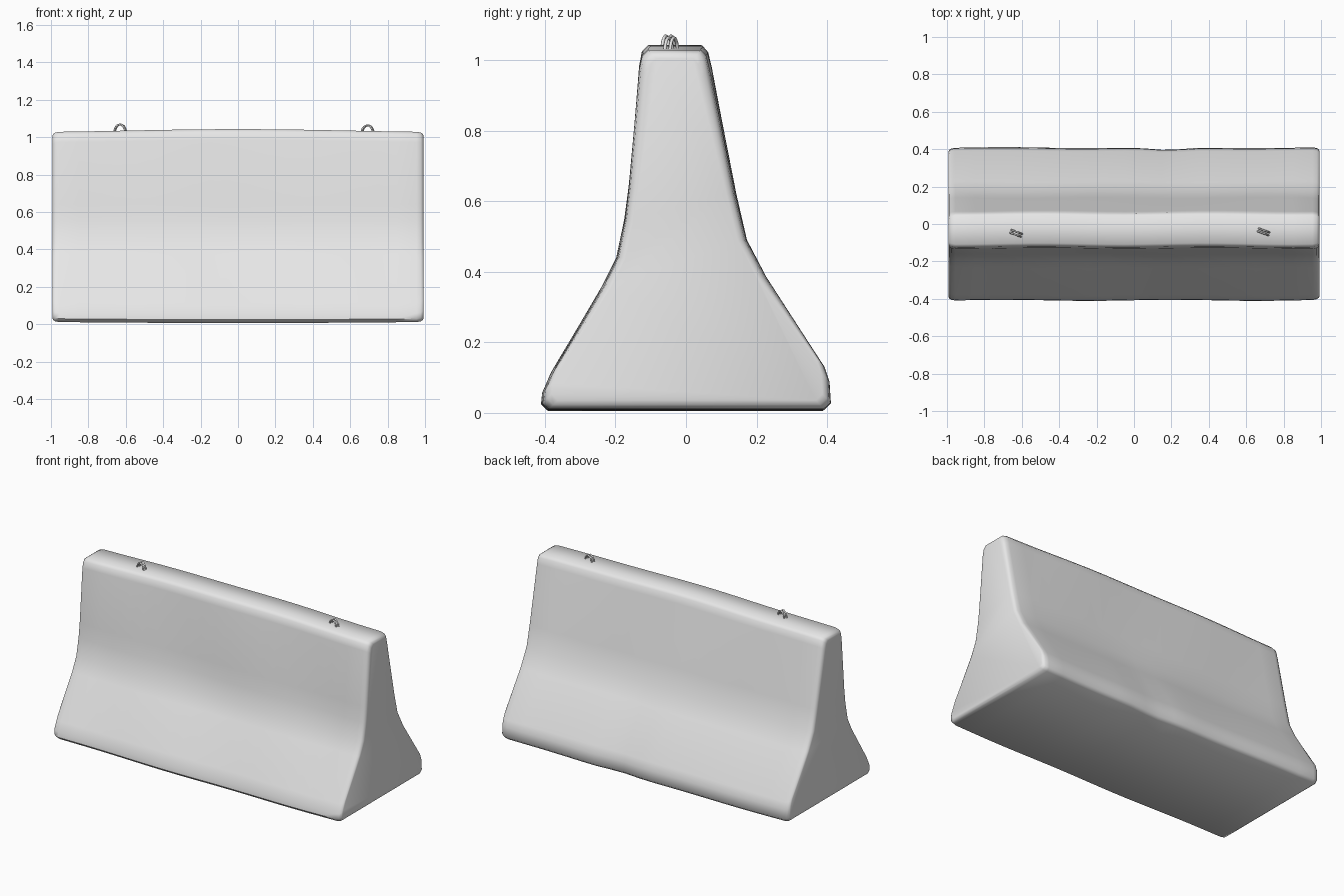
import bpy, bmesh, math, random
from mathutils import Vector

if "Cube" in bpy.data.objects:
    bpy.data.objects.remove(bpy.data.objects["Cube"])

random.seed(4)


def material(name, value):
    m = bpy.data.materials.new(name)
    m.diffuse_color = (value, value, value, 1)
    m.use_nodes = True
    m.node_tree.nodes["Principled BSDF"].inputs["Base Color"].default_value = m.diffuse_color
    return m


concrete = material("pale concrete", 0.8)

# Flared cross-section (y, z), counter-clockwise from the lower front corner
PROFILE = [(-0.39, 0.012), (-0.408, 0.03), (-0.405, 0.06), (-0.38, 0.115),
           (-0.235, 0.36), (-0.195, 0.44), (-0.172, 0.55), (-0.16, 0.64),
           (-0.13, 0.98), (-0.122, 1.02), (-0.105, 1.037),
           (0.045, 1.037), (0.06, 1.02), (0.07, 0.98), (0.14, 0.62),
           (0.17, 0.49), (0.225, 0.385), (0.39, 0.13), (0.404, 0.09),
           (0.408, 0.03), (0.39, 0.012)]


def wobble(x, y, z):
    """Weathered surface: slight crown, worn back dent, gentle waves."""
    top = max(0, (z - 0.8) / 0.24)
    z += top * 0.008 * (math.cos(x * 2.6) - 0.3)
    if z < 0.1:
        z -= 0.006 * math.cos(x * 1.5)
    if y > 0.1:
        dent = math.exp(-((x - 0.18) / 0.12) ** 2) * max(0, 1 - z / 0.5)
        y -= 0.016 * dent
    y += 0.003 * math.sin(x * 7 + z * 5)
    return Vector((x, y, z))


# Barrier body: profile lofted along x, with rounded ends
def inset(point, d):
    y, z = point
    return (y - math.copysign(min(abs(y + 0.03), d), y + 0.03),
            z + (d if z < 0.2 else -d if z > 0.97 else 0))


stations = [(-0.993, 0.024), (-0.989, 0.012), (-0.978, 0.004), (-0.955, 0)]
stations += [(-0.85 + i * 0.1, 0) for i in range(18)]
stations += [(-x, d) for x, d in reversed(stations[:4])]

bm = bmesh.new()
rings = []
for x, d in stations:
    rings.append([bm.verts.new(wobble(x, *inset(p, d))) for p in PROFILE])
n = len(PROFILE)
for a, b in zip(rings, rings[1:]):
    for i in range(n):
        j = (i + 1) % n
        bm.faces.new((a[i], a[j], b[j], b[i]))
bm.faces.new(rings[0])
bm.faces.new(rings[-1])
bmesh.ops.recalc_face_normals(bm, faces=bm.faces)
mesh = bpy.data.meshes.new("barrier_body")
bm.to_mesh(mesh)
bm.free()
body = bpy.data.objects.new("barrier_body", mesh)
mesh.materials.append(concrete)
bpy.context.collection.objects.link(body)
bpy.context.view_layer.objects.active = body
body.select_set(True)
bpy.ops.object.shade_smooth_by_angle(angle=math.radians(50))


# Lifting loops: paired bent steel strands on the top face
def lifting_loop(name, x, y, top, turn):
    curve = bpy.data.curves.new(name, 'CURVE')
    curve.dimensions = '3D'
    curve.bevel_depth = 0.005
    curve.bevel_resolution = 1
    curve.use_fill_caps = True
    for side in (-0.008, 0.008):
        spline = curve.splines.new('POLY')
        spline.points.add(10)
        for k, p in enumerate(spline.points):
            a = math.pi * k / 10
            u = 0.032 * math.cos(a)
            z = 1.02 + (top - 1.025) * math.sin(a)
            p.co = (x + u * math.cos(turn) - side * math.sin(turn),
                    y + u * math.sin(turn) + side * math.cos(turn), z, 1)
    curve.materials.append(concrete)
    bpy.context.collection.objects.link(bpy.data.objects.new(name, curve))


lifting_loop("left_lifting_loop", -0.63, -0.05, 1.073, math.radians(-20))
lifting_loop("right_lifting_loop", 0.693, -0.042, 1.068, math.radians(-20))
